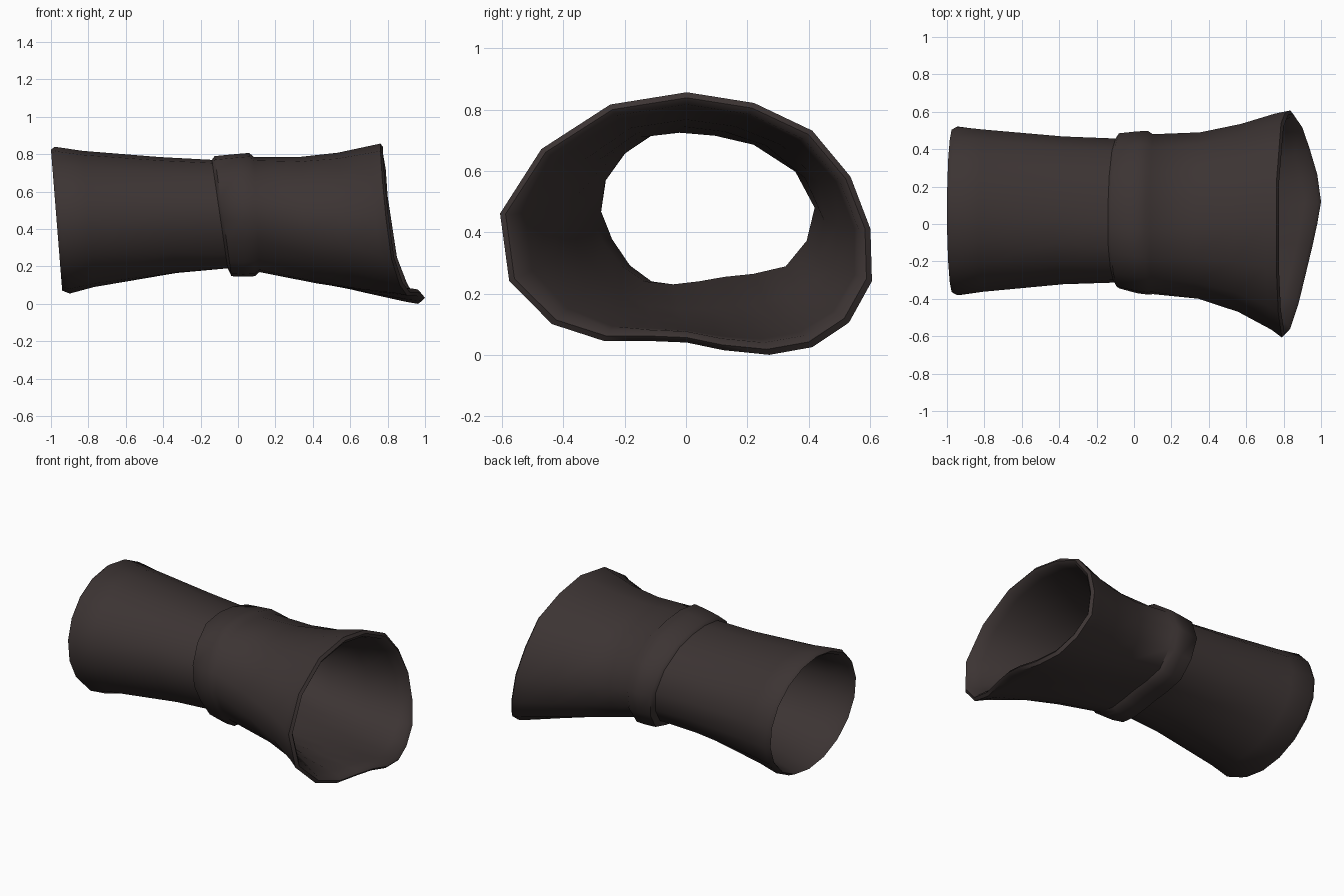
import bpy, bmesh, math

if "Cube" in bpy.data.objects:
    bpy.data.objects.remove(bpy.data.objects["Cube"])

N = 18
# Cross-sections (y, z), starting at the top and going towards +y
MID = [(0,.73),(.11,.72),(.23,.69),(.36,.6),(.42,.48),(.395,.37),(.33,.285),(.23,.26),(.14,.25),
       (.06,.235),(-.02,.225),(-.11,.235),(-.18,.285),(-.24,.37),(-.28,.46),(-.27,.56),(-.21,.65),(-.12,.715)]
FLARE = [(0,.855),(.22,.82),(.41,.73),(.535,.58),(.6,.41),(.605,.24),(.53,.105),(.41,.025),(.27,0),
         (.12,.015),(0,.04),(-.12,.045),(-.27,.045),(-.44,.1),(-.58,.24),(-.61,.46),(-.475,.67),(-.25,.815)]
ROUND = [(math.sin(2*math.pi*i/N), math.cos(2*math.pi*i/N)) for i in range(N)]
# Slanted x outline of the flared rim
RIM_X = [.775,.775,.79,.80,.825,.85,.90,.94,.98,1.0,.98,.955,.92,.88,.835,.805,.785,.775]

def unit(pts):
    ys, zs = [p[0] for p in pts], [p[1] for p in pts]
    return [((y-min(ys))/(max(ys)-min(ys)), (z-min(zs))/(max(zs)-min(zs))) for y, z in pts]

MID, FLARE, ROUND = unit(MID), unit(FLARE), unit(ROUND)

def ring(x_top, x_bot, y0, y1, z0, z1, w, t=0.0, inset=0.0):
    """w<0 blends to the round section, w>0 to the flared one; t slides x to the rim."""
    other = FLARE if w > 0 else ROUND
    mix = [(a[0]+(b[0]-a[0])*abs(w), a[1]+(b[1]-a[1])*abs(w)) for a, b in zip(MID, other)]
    y0, y1, z0, z1 = y0+inset, y1-inset, z0+inset, z1-inset
    out = []
    for (u, v), rx in zip(unit(mix), RIM_X):
        x = x_bot + (x_top-x_bot)*v
        out.append((x + (rx-x)*t, y0+(y1-y0)*u, z0+(z1-z0)*v))
    return out

def loft(name, rings, mat, closed):
    bm = bmesh.new()
    rows = [[bm.verts.new(p) for p in r] for r in rings]
    for k in range(len(rows) if closed else len(rows)-1):
        a, b = rows[k], rows[(k+1) % len(rows)]
        for i in range(N):
            j = (i+1) % N
            bm.faces.new((a[i], a[j], b[j], b[i]))
    bmesh.ops.recalc_face_normals(bm, faces=bm.faces)
    me = bpy.data.meshes.new(name)
    bm.to_mesh(me)
    bm.free()
    ob = bpy.data.objects.new(name, me)
    bpy.context.collection.objects.link(ob)
    me.materials.append(mat)
    bpy.ops.object.select_all(action='DESELECT')
    ob.select_set(True)
    bpy.context.view_layer.objects.active = ob
    bpy.ops.object.shade_smooth_by_angle(angle=math.radians(50))
    return ob

leather = bpy.data.materials.new("dark brown leather")
leather.diffuse_color = (.045, .034, .033, 1)
leather.use_nodes = True
leather.node_tree.nodes["Principled BSDF"].inputs["Base Color"].default_value = leather.diffuse_color

# Sleeve stations: straight half, waist, flared half
B = (.085, .115)
left = [(-.98, -.90, -.38, .52, .055, .84, -1),
        (-.83, -.77, -.362, .505, .09, .818, -.9),
        (-.42, -.33, -.322, .468, .165, .785, -.5),
        (-.14, -.055, -.313, .457, .19, .77, -.1)]
right = [(*B, -.375, .48, .17, .785, 0, 0),
         (*B, -.40, .49, .11, .785, .35, .35),
         (*B, -.47, .535, .06, .808, .65, .65),
         (*B, -.565, .59, .012, .845, .9, .9),
         (*B, -.607, .607, 0, .857, 1, .98)]
band = [(-.125, -.035, -.345, .485, .148, .79, 0),
        (.0, .03, -.37, .495, .145, .802, 0),
        (.06, .09, -.378, .498, .148, .807, 0)]

outer = [ring(*s) for s in left + band + right]
right_tip = [ring(*B, -.607, .607, 0, .857, 1, 1, .018)]
left_tip = [ring(-1.0, -.94, -.38, .52, .055, .84, -1, 0, .016)]
# Inner wall follows the same stations, without the raised band
inner = [ring(*s, inset=.04) for s in reversed(right[1:])]
inner += [ring(*right[0], inset=.06)]
inner += [ring(*s, 0, .036) for s in reversed(left)]
loft("flared_sleeve_with_band", outer + right_tip + inner + left_tip, leather, True)
